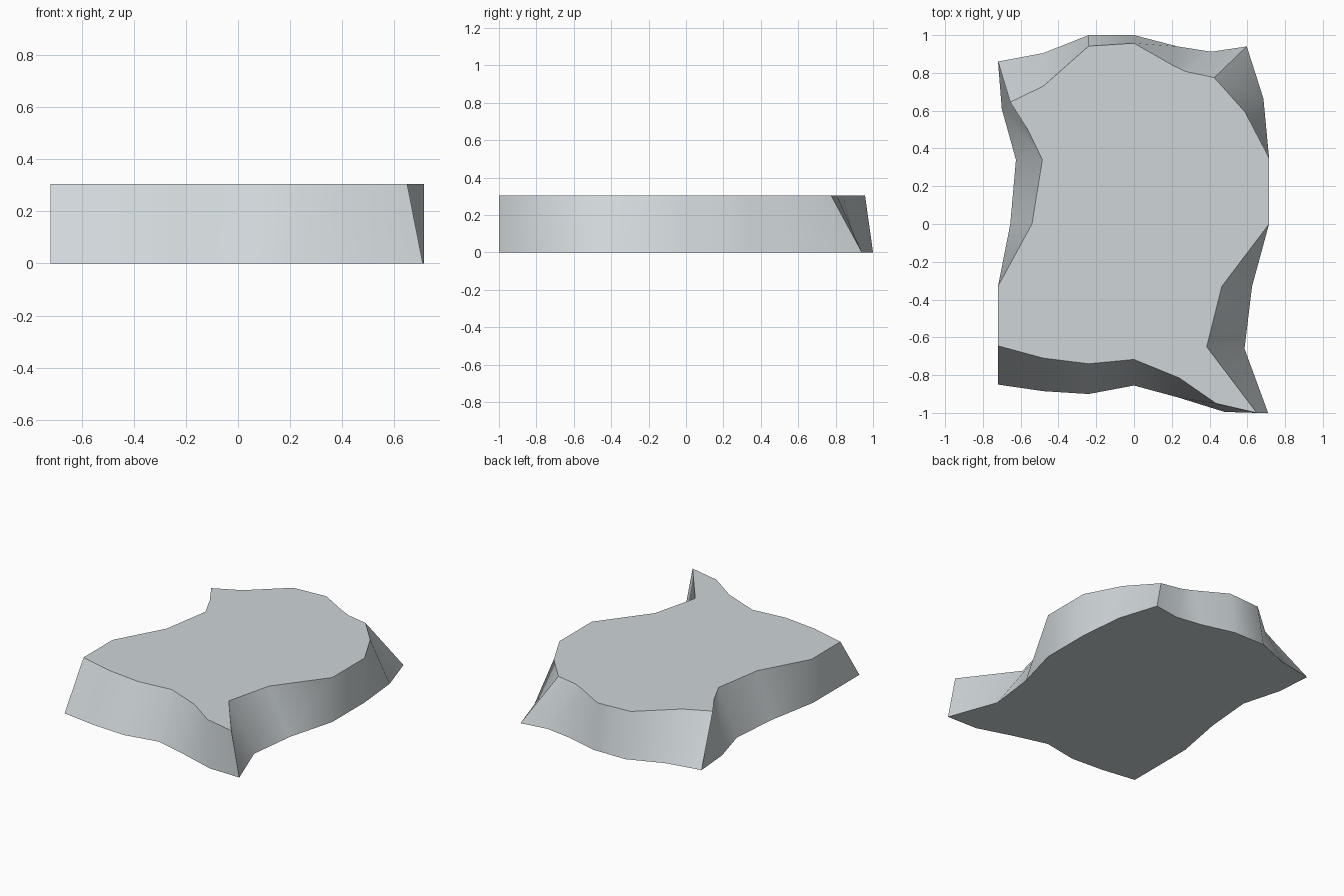
import bpy, bmesh, math

HEIGHT = 0.305

# Slab outline, counter-clockwise: foot (x, y) and matching rim (x, y)
outline = [
    # front
    (-0.72, -0.85, -0.72, -0.645), (-0.48, -0.885, -0.48, -0.71),
    (-0.24, -0.90, -0.24, -0.74), (0.0, -0.855, 0.0, -0.717),
    (0.24, -0.92, 0.24, -0.815), (0.48, -0.995, 0.435, -0.95),
    # right
    (0.71, -1.0, 0.65, -1.0), (0.585, -0.66, 0.385, -0.65),
    (0.625, -0.33, 0.465, -0.33), (0.715, 0.0, 0.715, 0.0),
    (0.715, 0.35, 0.715, 0.35), (0.685, 0.665, 0.59, 0.59),
    # back
    (0.597, 0.94, 0.425, 0.775), (0.41, 0.912, 0.275, 0.807),
    (0.23, 0.94, 0.205, 0.84), (0.0, 1.0, 0.0, 0.957),
    (-0.24, 1.0, -0.24, 0.942), (-0.48, 0.905, -0.48, 0.73),
    # left
    (-0.72, 0.86, -0.655, 0.645), (-0.70, 0.61, -0.56, 0.495),
    (-0.625, 0.34, -0.485, 0.34), (-0.655, 0.0, -0.54, 0.0),
    (-0.72, -0.35, -0.72, -0.33),
]

# Loft the foot outline to the rim and cap both ends
bm = bmesh.new()
foot = [bm.verts.new((a, b, 0)) for a, b, c, d in outline]
rim = [bm.verts.new((c, d, HEIGHT)) for a, b, c, d in outline]
n = len(outline)
for i in range(n):
    j = (i + 1) % n
    bm.faces.new((foot[i], foot[j], rim[j], rim[i]))
bm.faces.new(rim)
bm.faces.new(foot[::-1])

mesh = bpy.data.meshes.new("rock_slab")
bm.to_mesh(mesh)
bm.free()
slab = bpy.data.objects.new("rock_slab", mesh)
bpy.context.collection.objects.link(slab)

# Pale grey stone
stone = bpy.data.materials.new("pale grey stone")
stone.diffuse_color = (0.62, 0.67, 0.69, 1)
mesh.materials.append(stone)

# Soft wall bends, crisp rim and corners
bpy.context.view_layer.objects.active = slab
slab.select_set(True)
bpy.ops.object.shade_smooth_by_angle(angle=math.radians(40))
